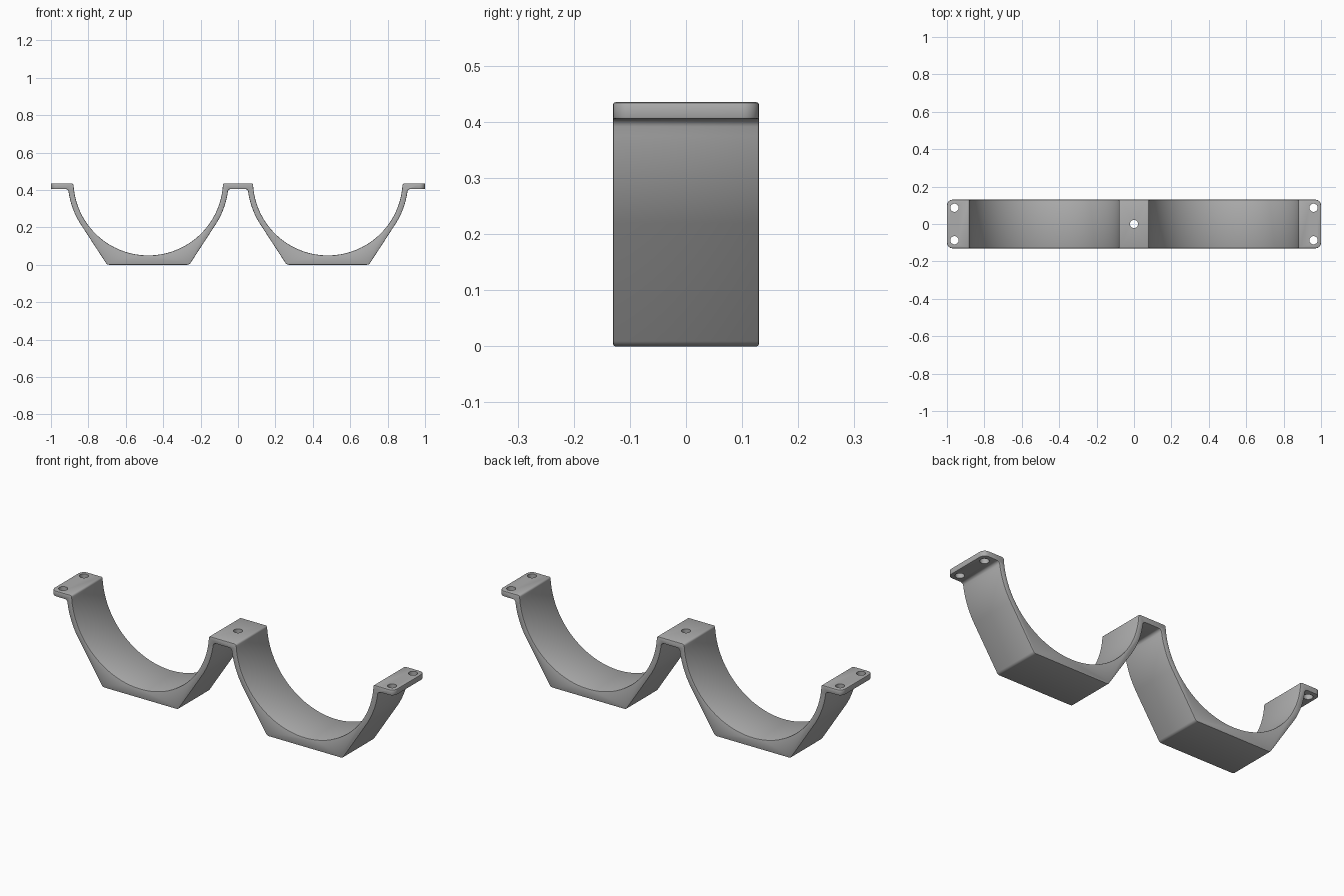
import bpy, bmesh
from math import cos, sin, pi, radians, asin, atan2, tan
from mathutils import Vector

cube = bpy.data.objects.get("Cube")
if cube:
    bpy.data.objects.remove(cube, do_unlink=True)

HALF_WIDTH = 0.13
TOP, FLANGE_BOTTOM = 0.435, 0.405
CX, CZ = 0.48, 0.45          # cradle centre
R_IN, R_OUT = 0.40, 0.43


def arc(radius, start, end, steps):
    """Points on a cradle circle; the third value is the corner radius."""
    angles = [start + (end - start) * i / steps for i in range(steps + 1)]
    return [(CX + radius * cos(a), CZ + radius * sin(a), 0) for a in angles]


def rounded(points, steps=6):
    """Replace every corner that has a radius with an arc."""
    out = []
    for i, (x, z, r) in enumerate(points):
        p = Vector((x, z))
        if r == 0:
            out.append(p)
            continue
        a = (Vector(points[i - 1][:2]) - p).normalized()
        b = (Vector(points[(i + 1) % len(points)][:2]) - p).normalized()
        half = a.angle(b) / 2
        centre = p + (a + b).normalized() * (r / sin(half))
        s = p + a * (r / tan(half)) - centre
        e = p + b * (r / tan(half)) - centre
        turn = atan2(s.x * e.y - s.y * e.x, s.dot(e))
        for k in range(steps + 1):
            t = turn * k / steps
            out.append(centre + Vector((s.x * cos(t) - s.y * sin(t),
                                        s.x * sin(t) + s.y * cos(t))))
    return out


# Profile of one half: over the top to the end tab, then back underneath
lip = asin((CZ - 0.415) / R_IN)
neck = asin((CZ - 0.375) / R_OUT)
tangent = radians(32.5)
upper = [(CX - R_IN, TOP, 0.01)] + arc(R_IN, pi + lip, 2 * pi - lip, 56) \
    + [(CX + R_IN, TOP, 0.01), (1, TOP, 0)]
outer = arc(R_OUT, -neck, -tangent, 12)
right_wall = [(CX + R_OUT - 0.002, FLANGE_BOTTOM, 0.016)] + outer + [(CX + 0.22, 0, 0.02)]
left_wall = [(2 * CX - x, z, r) for x, z, r in reversed(right_wall)]
half = upper + [(1, FLANGE_BOTTOM, 0)] + right_wall + left_wall
profile = rounded(half + [(-x, z, r) for x, z, r in reversed(half)])

# Extrude the profile across the width
bm = bmesh.new()
face = bm.faces.new([bm.verts.new((p.x, -HALF_WIDTH, p.y)) for p in profile])
moved = bmesh.ops.extrude_face_region(bm, geom=[face])["geom"]
bmesh.ops.translate(bm, vec=(0, 2 * HALF_WIDTH, 0),
                    verts=[v for v in moved if isinstance(v, bmesh.types.BMVert)])
bmesh.ops.recalc_face_normals(bm, faces=bm.faces)

# Round the plan corners of both end tabs
ends = [e for e in bm.edges
        if all(abs(v.co.x) > 0.999 for v in e.verts)
        and abs(e.verts[0].co.z - e.verts[1].co.z) > 0.01]
bmesh.ops.bevel(bm, geom=ends, offset=0.03, offset_type='OFFSET',
                segments=6, profile=0.5, affect='EDGES')
mesh = bpy.data.meshes.new("double_cradle_bracket")
bm.to_mesh(mesh)
bm.free()
bracket = bpy.data.objects.new("double_cradle_bracket", mesh)
bpy.context.collection.objects.link(bracket)

grey = bpy.data.materials.new("mid grey")
grey.use_nodes = True
colour = (0.42, 0.42, 0.42, 1)
grey.diffuse_color = colour
grey.node_tree.nodes["Principled BSDF"].inputs["Base Color"].default_value = colour
mesh.materials.append(grey)


def apply(modifier):
    bpy.ops.object.select_all(action='DESELECT')
    bracket.select_set(True)
    bpy.context.view_layer.objects.active = bracket
    bpy.ops.object.modifier_apply(modifier=modifier.name)


# Soften all sharp edges
soft = bracket.modifiers.new("soft_edges", 'BEVEL')
soft.width = 0.004
soft.segments = 2
soft.limit_method = 'ANGLE'
soft.angle_limit = radians(40)
soft.use_clamp_overlap = False
apply(soft)

# Screw holes: two in each end tab and one in the middle bridge
holes = [(sx * 0.96, sy * 0.087) for sx in (-1, 1) for sy in (-1, 1)] + [(0, 0)]
for x, y in holes:
    bpy.ops.mesh.primitive_cylinder_add(vertices=32, radius=0.022, depth=0.1,
                                        location=(x, y, 0.42))
    cutter = bpy.context.object
    cutter.name = "hole_cutter"
    cutter.hide_render = True
    cut = bracket.modifiers.new("screw_hole", 'BOOLEAN')
    cut.operation = 'DIFFERENCE'
    cut.solver = 'EXACT'
    cut.object = cutter
    apply(cut)
    bpy.data.objects.remove(cutter, do_unlink=True)

bpy.ops.object.select_all(action='DESELECT')
bracket.select_set(True)
bpy.context.view_layer.objects.active = bracket
bpy.ops.object.shade_smooth_by_angle(angle=radians(30))
